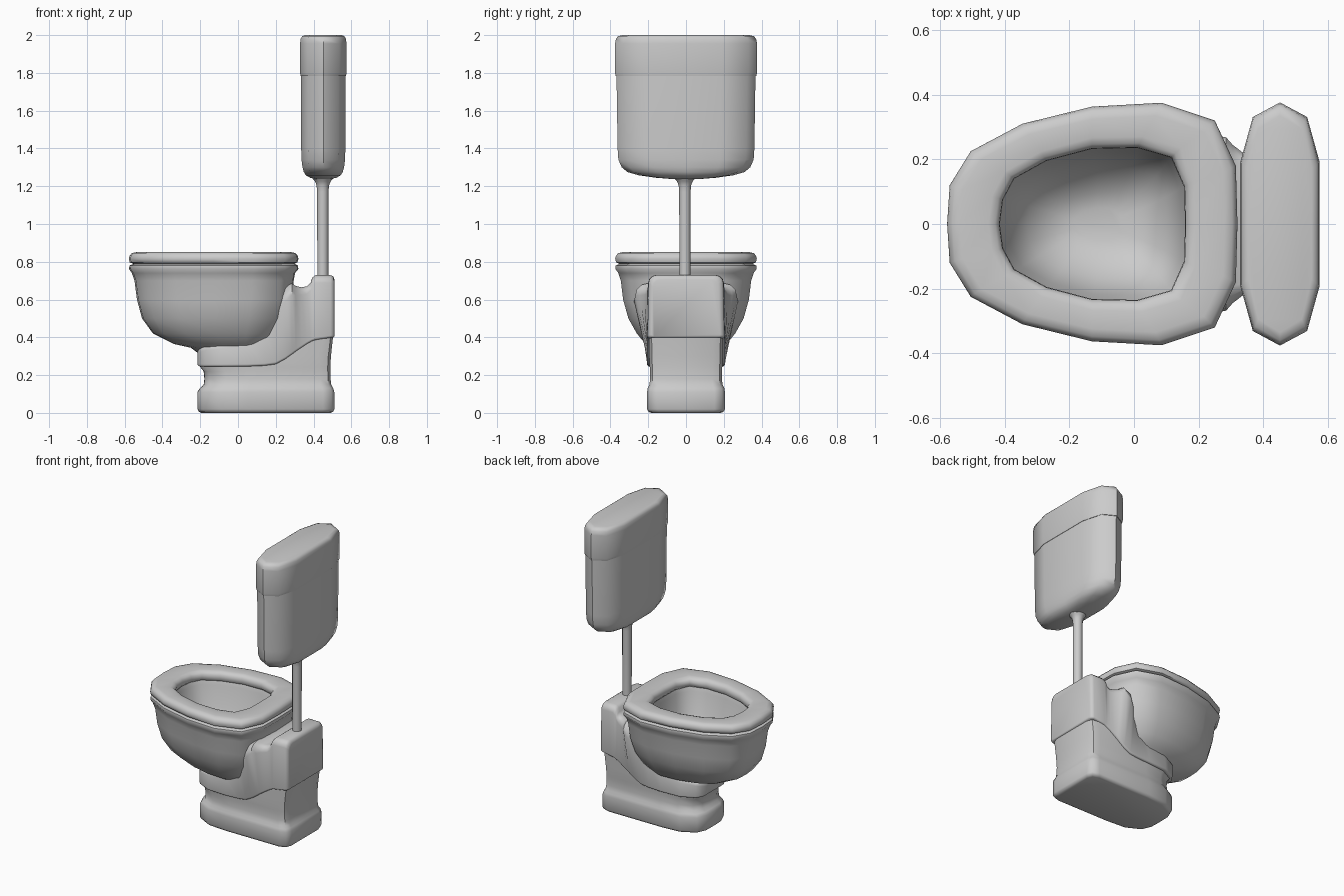
import bpy, bmesh, math


def loft(name, rings, closed=False):
    """Skin a list of equal-length vertex rings; cap the ends or close the loop."""
    bm = bmesh.new()
    vr = [[bm.verts.new(p) for p in r] for r in rings]
    n = len(vr[0])
    pairs = list(zip(vr, vr[1:])) + ([(vr[-1], vr[0])] if closed else [])
    for a, b in pairs:
        for i in range(n):
            j = (i + 1) % n
            bm.faces.new((a[i], a[j], b[j], b[i]))
    if not closed:
        bm.faces.new(vr[0][::-1])
        bm.faces.new(vr[-1])
    bmesh.ops.recalc_face_normals(bm, faces=bm.faces)
    me = bpy.data.meshes.new(name)
    bm.to_mesh(me)
    bm.free()
    ob = bpy.data.objects.new(name, me)
    bpy.context.collection.objects.link(ob)
    for o in bpy.context.selected_objects:
        o.select_set(False)
    ob.select_set(True)
    bpy.context.view_layer.objects.active = ob
    bpy.ops.object.shade_smooth_by_angle(angle=math.radians(50))
    return ob


def mirror_y(half):
    """Complete a half outline (y >= 0) across the x axis."""
    return half + [(x, -y) for x, y in reversed(half) if y > 1e-6]


def fit(half, z, x0, x1, hw):
    """Ring at height z: half outline stretched to x0..x1 and half width hw."""
    xs = [p[0] for p in half]
    a, b, w = min(xs), max(xs), max(p[1] for p in half)
    return [(x0 + (x - a) / (b - a) * (x1 - x0), y / w * hw, z) for x, y in mirror_y(half)]


# Plan outlines (one half each)
OVAL = [(-.578, 0), (-.57, .12), (-.505, .225), (-.345, .31), (-.13, .363),
        (.085, .375), (.25, .32), (.315, .18), (.32, 0)]
HOLE = [(-.415, 0), (-.405, .075), (-.37, .14), (-.27, .195), (-.13, .232),
        (.01, .235), (.115, .205), (.155, .115), (.158, 0)]
FOOT = [(-.215, 0), (-.213, .08), (-.185, .145), (-.09, .195), (.05, .205),
        (.45, .205), (.495, .19), (.51, .15), (.51, 0)]
TANK = [(-.12, 0), (-.12, .19), (-.082, .33), (0, .375), (.082, .33), (.12, .19), (.12, 0)]

# Bowl: outside from the bottom up, over the rim, down the inside
bowl_outer = [(.30, -.19, .10, .15), (.345, -.25, .14, .18), (.365, -.34, .18, .215),
              (.42, -.45, .22, .26), (.50, -.508, .26, .305), (.60, -.535, .285, .333),
              (.70, -.548, .295, .345), (.74, -.562, .302, .358), (.762, -.577, .32, .374),
              (.78, -.575, .317, .372), (.79, -.55, .30, .35)]
bowl_inner = [(.79, -.43, .17, .25), (.76, -.42, .163, .24), (.62, -.39, .145, .22),
              (.52, -.33, .10, .17), (.465, -.25, .03, .10), (.45, -.19, -.04, .05)]
loft("bowl", [fit(OVAL, *r) for r in bowl_outer] + [fit(HOLE, *r) for r in bowl_inner])

# Seat: rounded ring
seat_outer = [(.788, .025), (.797, .005), (.815, 0), (.832, .004), (.846, .016), (.851, .04)]
seat_inner = [(.851, .035), (.845, .015), (.83, .002), (.80, 0), (.788, .01)]
loft("seat", [fit(OVAL, z, -.578 + d, .32 - d, .375 - d) for z, d in seat_outer]
     + [fit(HOLE, z, -.415 - d, .158 + d, .235 + d) for z, d in seat_inner], closed=True)

# Foot and waist of the pedestal
loft("pedestal_foot", [fit(FOOT, *r) for r in [
    (0, -.195, .49, .185), (.006, -.207, .503, .198), (.02, -.215, .51, .206),
    (.11, -.215, .51, .206), (.13, -.203, .504, .203), (.148, -.182, .494, .194),
    (.18, -.178, .49, .19), (.22, -.182, .489, .19), (.243, -.2, .489, .192),
    (.30, -.2, .492, .195), (.41, -.12, .504, .196)]])


def section(x, z0, z1, w0, w1, r):
    """Rounded vertical section at x, half width w0 at the bottom and w1 at the top."""
    pts = []
    for sy, z, w, a0 in ((1, z0, w0, -90), (1, z1, w1, 0), (-1, z1, w1, 90), (-1, z0, w0, 180)):
        rr = min(r, .012) if z == z0 else r
        cz = z + rr if z == z0 else z - rr
        for k in range(4):
            a = math.radians(a0 + 30 * k)
            pts.append((x, sy * (w - rr) + rr * math.cos(a), cz + rr * math.sin(a)))
    return pts


# Body: ledge under the bowl sweeping up and back into the rear column
loft("rear_column", [section(*s) for s in [
    (-.215, .255, .325, .07, .07, .02), (-.205, .247, .34, .12, .12, .02),
    (-.18, .245, .35, .155, .155, .02), (-.09, .245, .37, .198, .19, .03),
    (.05, .246, .40, .206, .20, .04), (.14, .25, .50, .207, .21, .06),
    (.20, .258, .61, .207, .245, .08), (.25, .285, .67, .207, .275, .08),
    (.285, .31, .685, .207, .268, .06), (.305, .325, .672, .207, .245, .05),
    (.335, .345, .665, .207, .222, .04), (.365, .365, .67, .207, .208, .04),
    (.385, .376, .69, .206, .203, .04), (.392, .38, .715, .206, .202, .04),
    (.41, .386, .729, .206, .20, .04), (.49, .398, .729, .204, .198, .04),
    (.505, .40, .722, .196, .19, .04), (.511, .405, .705, .18, .175, .04)]])


# Cistern and lid
def tank_rings(levels):
    return [fit(TANK, z, .4515 - a, .4515 + a, b) for z, a, b in levels]


loft("cistern", tank_rings([
    (1.237, .035, .06), (1.245, .07, .16), (1.258, .092, .25), (1.275, .103, .31),
    (1.30, .11, .34), (1.34, .115, .358), (1.40, .117, .362), (1.80, .118, .368)]))
loft("cistern_lid", tank_rings([
    (1.782, .112, .36), (1.783, .12, .372), (1.80, .123, .376), (1.955, .123, .376),
    (1.98, .12, .371), (1.994, .112, .36), (2.0, .098, .335)]))

# Flush pipe flaring into the cistern
pipe = [(.71, .029), (1.17, .03), (1.205, .033), (1.225, .041), (1.245, .058)]
loft("flush_pipe", [[(.449 + r * math.cos(math.tau * i / 12), -.006 + r * math.sin(math.tau * i / 12), z)
                     for i in range(12)] for z, r in pipe])
